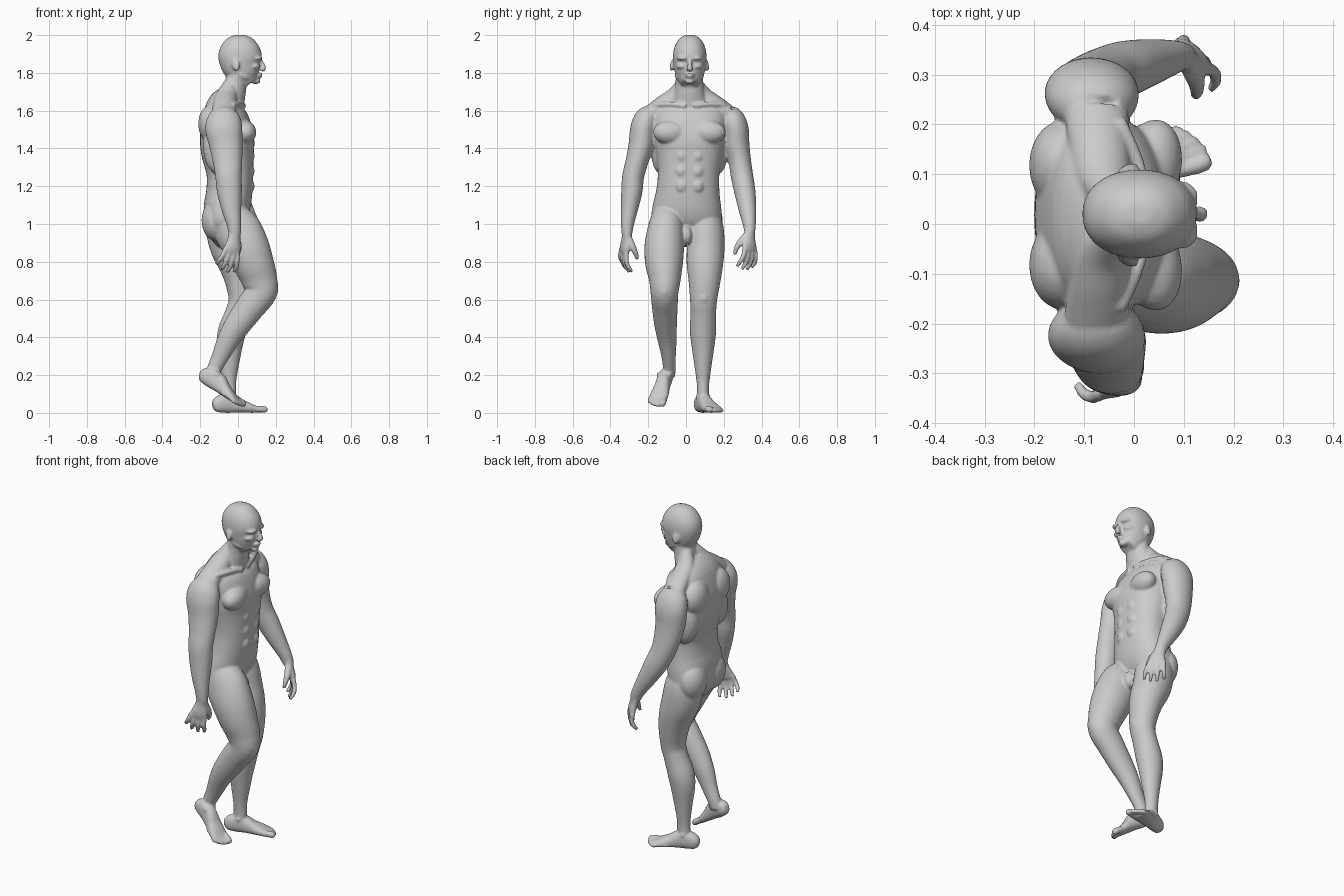
import bpy, bmesh, math
from mathutils import Vector, Matrix

bm = bmesh.new()
MID = 0.018  # y of the body's centre line


def catmull(pts, steps=5):
    out = []
    for i in range(len(pts) - 1):
        p = [pts[max(0, min(len(pts) - 1, i + k))] for k in (-1, 0, 1, 2)]
        for s in range(steps):
            t = s / steps
            out.append([0.5 * (2 * b + (c - a) * t + (2 * a - 5 * b + 4 * c - d) * t * t
                               + (3 * b - a - 3 * c + d) * t ** 3) for a, b, c, d in zip(*p)])
    return out + [list(pts[-1])]


def loft(pts, M=Matrix(), power=2.0, n=28):
    """Closed tube through (x, y, z, fore-aft radius, sideways radius)."""
    path = catmull(pts)
    rings = []
    for i, (x, y, z, fa, lat) in enumerate(path):
        tan = Vector(path[min(i + 1, len(path) - 1)][:3]) - Vector(path[max(i - 1, 0)][:3])
        tan.normalize()
        side = Vector((0, 1, 0))
        side = (side - tan * side.dot(tan)).normalized()
        fore = side.cross(tan)
        ring = []
        for k in range(n):
            a = 2 * math.pi * k / n
            c, s = math.cos(a), math.sin(a)
            c = math.copysign(abs(c) ** (2 / power), c)
            s = math.copysign(abs(s) ** (2 / power), s)
            ring.append(bm.verts.new(M @ (Vector((x, y, z)) + fore * fa * c + side * lat * s)))
        rings.append(ring)
    for a, b in zip(rings, rings[1:]):
        for k in range(n):
            bm.faces.new((a[k], a[(k + 1) % n], b[(k + 1) % n], b[k]))
    bm.faces.new(rings[0][::-1])
    bm.faces.new(rings[-1])


def blob(loc, size, tilt=(0, 0, 0)):
    R = Matrix.Rotation(tilt[2], 4, 'Z') @ Matrix.Rotation(tilt[1], 4, 'Y') @ Matrix.Rotation(tilt[0], 4, 'X')
    bmesh.ops.create_icosphere(bm, subdivisions=3, radius=1,
                               matrix=Matrix.Translation(loc) @ R @ Matrix.Diagonal((*size, 1)))


def pair(loc, size, tilt=(0, 0, 0)):
    for s in (-1, 1):
        blob((loc[0], MID + s * loc[1], loc[2]), size, (s * tilt[0], tilt[1], s * tilt[2]))


# torso and neck
loft([(-.04, .018, 1.69, .06, .08), (-.07, .018, 1.63, .095, .17), (-.068, .018, 1.55, .128, .20),
      (-.058, .018, 1.45, .143, .19), (-.055, .018, 1.38, .14, .18), (-.043, .014, 1.27, .124, .163),
      (-.046, .01, 1.17, .122, .168), (-.06, .005, 1.08, .122, .183), (-.07, 0, 1.0, .105, .18),
      (-.06, 0, .93, .08, .11), (-.05, 0, .89, .05, .05)], power=2.25, n=40)
loft([(.01, .02, 1.85, .07, .07), (-.008, .018, 1.76, .058, .073), (-.02, .018, 1.70, .062, .08),
      (-.045, .018, 1.62, .075, .10)])

# torso muscles
pair((.028, .09, 1.485), (.066, .105, .068), (0, 0, -.25))
pair((-.1, .13, 1.41), (.085, .07, .15), (.12, 0, 0))
pair((-.145, .1, 1.53), (.066, .09, .1))
pair((-.118, .085, 1.02), (.075, .092, .11))
for z in (1.36, 1.28, 1.20):
    pair((.052, .042, z), (.036, .038, .042))
for s in (-1, 1):
    loft([(-.035, MID + s * .03, 1.75, .035, .035), (-.06, MID + s * .075, 1.68, .055, .045),
          (-.07, MID + s * .14, 1.635, .06, .045), (-.075, MID + s * .2, 1.59, .065, .045)])
    # collar bones
    loft([(.03, MID + s * .02, 1.625, .014, .014), (.005, MID + s * .11, 1.635, .014, .014),
          (-.03, MID + s * .19, 1.63, .014, .014)])
blob((.03, 0, .94), (.038, .034, .05))

# head
loft([(.01, .02, 2.001, .025, .02), (.01, .02, 1.983, .066, .054), (.01, .02, 1.94, .102, .08),
      (.011, .02, 1.89, .115, .089), (.016, .02, 1.845, .107, .086), (.033, .02, 1.80, .088, .077),
      (.048, .02, 1.77, .072, .064), (.066, .02, 1.745, .046, .045)], power=2.15, n=36)

# face: brow, nose, cheeks, lips, chin, jaw, ears
pair((.098, .032, 1.878), (.032, .036, .013), (0, 0, -.3))
loft([(.115, .02, 1.872, .012, .010), (.128, .02, 1.845, .013, .011), (.135, .02, 1.826, .014, .016),
      (.124, .02, 1.812, .010, .016)])
pair((.085, .044, 1.835), (.033, .026, .017), (0, 0, -.4))
blob((.108, .02, 1.793), (.024, .026, .007))
blob((.105, .02, 1.779), (.024, .023, .007))
blob((.094, .02, 1.756), (.025, .026, .016))
pair((.03, .05, 1.785), (.045, .026, .025), (0, .35, -.35))
pair((-.012, .09, 1.842), (.022, .011, .034), (.15, -.2, .35))

# arms
loft([(-.07, -.18, 1.59, .065, .05), (-.073, -.208, 1.555, .09, .066), (-.075, -.226, 1.5, .098, .07),
      (-.064, -.236, 1.42, .089, .068), (-.055, -.26, 1.33, .078, .06), (-.05, -.28, 1.25, .07, .058),
      (-.045, -.287, 1.17, .066, .056), (-.035, -.3, 1.08, .053, .046), (-.022, -.31, 1.0, .039, .035),
      (-.017, -.313, .94, .032, .027)])
loft([(-.078, .22, 1.59, .065, .05), (-.082, .244, 1.555, .088, .066), (-.085, .262, 1.5, .095, .07),
      (-.085, .268, 1.42, .088, .068), (-.075, .285, 1.33, .077, .06), (-.055, .297, 1.25, .069, .059),
      (-.018, .312, 1.17, .064, .056), (.03, .325, 1.08, .051, .047), (.075, .335, 1.0, .038, .035),
      (.097, .338, .95, .032, .027)])


def hand(wrist, thumb_dir, up_dir, side):
    Z = Vector(up_dir).normalized()
    X = Vector(thumb_dir)
    X = (X - Z * X.dot(Z)).normalized()
    Y = Z.cross(X) * side
    M = Matrix.Translation(wrist) @ Matrix((X, Y, Z)).transposed().to_4x4()
    loft([(0, 0, .02, .03, .026), (.002, 0, -.03, .036, .023), (.002, .003, -.07, .046, .021),
          (0, .003, -.1, .045, .016)], M)
    for i, ln in enumerate((.098, .108, .102, .08)):
        x = .035 - .024 * i
        dx = .016 - .011 * i
        loft([(x, .003, -.085, .0135, .0135), (x + dx * .5, .002, -.1 - ln * .35, .013, .013),
              (x + dx, -.014, -.1 - ln * .7, .012, .012), (x + dx, -.036, -.1 - ln * .92, .009, .009)], M, n=12)
    loft([(.015, -.005, -.015, .02, .02), (.042, -.022, -.055, .019, .019), (.054, -.042, -.09, .014, .014),
          (.052, -.056, -.122, .010, .010)], M, n=12)


# hands
hand((-.017, -.314, .945), (.95, .4, 0), (.2, .12, .98), -1)
hand((.097, .338, .955), (.7, -.7, 0), (-.25, .03, .96), 1)

# legs
loft([(-.05, -.095, 1.04, .10, .085), (-.005, -.105, .97, .125, .098), (.045, -.115, .88, .12, .105),
      (.083, -.116, .79, .108, .1), (.112, -.112, .71, .096, .085), (.122, -.114, .64, .085, .074),
      (.065, -.112, .56, .078, .068), (.0, -.108, .47, .07, .06), (-.05, -.1, .39, .059, .051),
      (-.093, -.092, .3, .046, .038), (-.127, -.088, .23, .038, .033), (-.14, -.088, .19, .036, .03)])
blob((.168, -.114, .65), (.045, .045, .055))
loft([(-.075, .09, 1.04, .10, .09), (-.06, .1, .97, .11, .1), (-.04, .104, .88, .108, .1),
      (-.008, .1, .79, .096, .097), (.012, .098, .7, .082, .085), (.018, .093, .6, .068, .072),
      (.0, .092, .53, .067, .068), (-.03, .09, .44, .074, .07), (-.042, .09, .37, .07, .063),
      (-.045, .09, .28, .055, .05), (-.048, .09, .18, .04, .036), (-.048, .09, .12, .038, .031),
      (-.05, .09, .06, .04, .033)])
blob((.05, .093, .61), (.042, .042, .05))


def foot(M):
    loft([(-.086, 0, .035, .02, .018), (-.068, 0, .04, .038, .031), (-.03, 0, .05, .05, .035),
          (.02, .002, .05, .05, .037), (.07, .006, .036, .036, .043), (.115, .01, .026, .026, .05),
          (.15, .014, .018, .018, .048)], M, power=2.4)
    for i in range(5):
        y = (-.022, .004, .022, .039, .053)[i]
        tip = (.208, .205, .196, .183, .168)[i]
        r = .018 if i == 0 else .0125
        loft([(tip - .09, y * .8, .02, r, r), (tip - .035, y, .02, r, r), (tip - .012, y + .002, r, r, r),
              (tip, y + .002, r, r * .6, r * .6)], M, n=12)
    pair_z = .085
    for s in (-1, 1):
        p = M @ Vector((0, s * .028, pair_z))
        blob(p, (.014, .012, .014))


# feet: left planted, right lifting its heel
foot(Matrix.Translation((-.05, .09, 0)) @ Matrix.Rotation(.28, 4, 'Z'))
foot(Matrix.Translation((-.148, -.107, .13)) @ Matrix.Rotation(-.22, 4, 'Z')
     @ Matrix.Rotation(.53, 4, 'Y') @ Matrix.Diagonal((1, -1, 1, 1)))

# fuse all parts into one smooth skin
bmesh.ops.recalc_face_normals(bm, faces=bm.faces)
mesh = bpy.data.meshes.new("body")
bm.to_mesh(mesh)
bm.free()
body = bpy.data.objects.new("body", mesh)
bpy.context.collection.objects.link(body)
rm = body.modifiers.new("skin", 'REMESH')
rm.mode = 'VOXEL'
rm.voxel_size = 0.006
rm.use_smooth_shade = True
sm = body.modifiers.new("soften", 'SMOOTH')
sm.factor = 0.5
sm.iterations = 6
